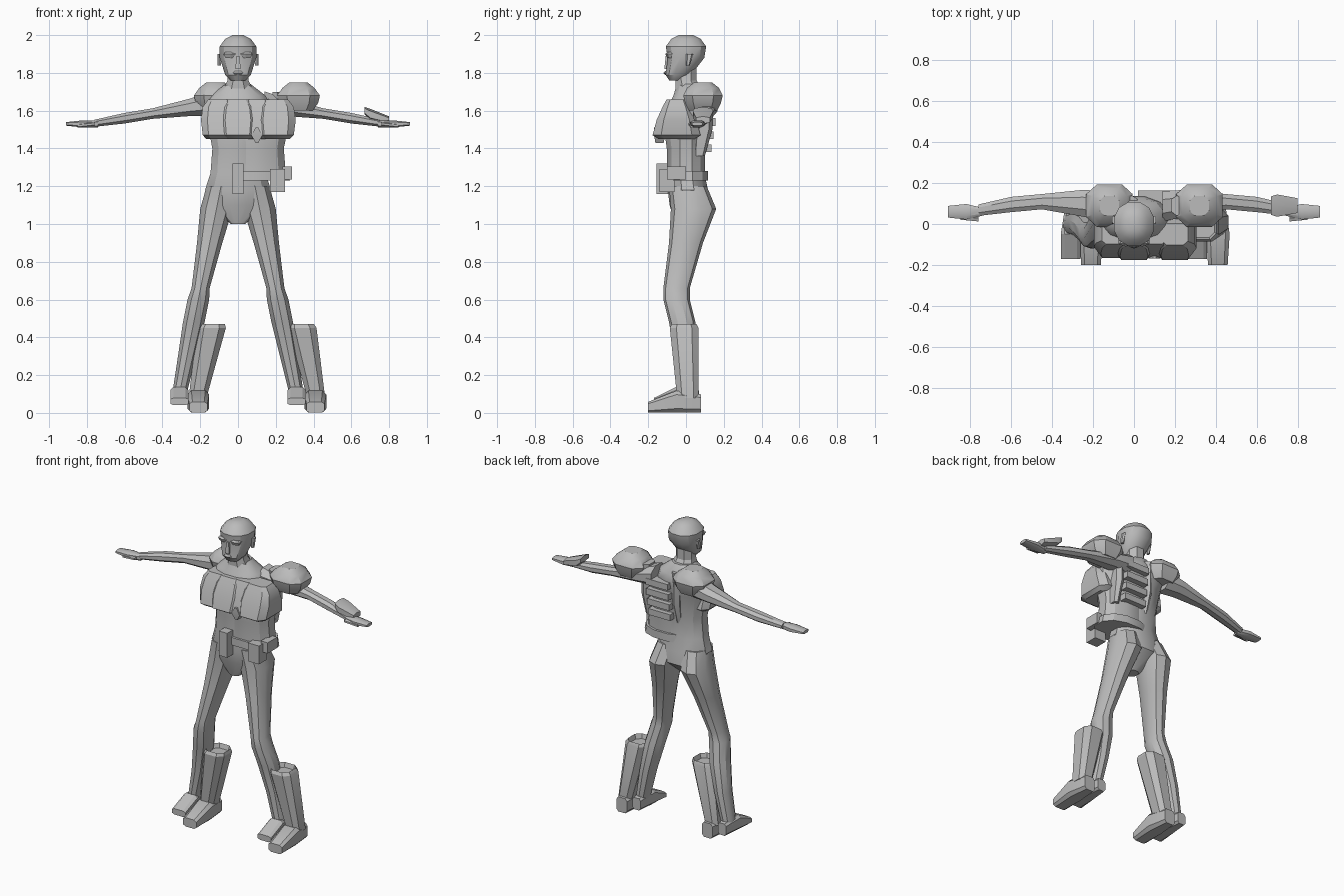
import bpy, bmesh, math

cube = bpy.data.objects.get("Cube")
if cube:
    bpy.data.objects.remove(cube)

grey = bpy.data.materials.new("plain_grey")
grey.use_nodes = True
shade = (.5, .5, .5, 1)
grey.diffuse_color = shade
grey.node_tree.nodes["Principled BSDF"].inputs["Base Color"].default_value = shade

ROUND, SOFT, BOXY, SQUARE = .9, .7, .5, .01   # corner styles of a cross-section
ARMOUR = (.1, 0, 0)                           # the armour hangs off to the left of the body


def leg_line(z):
    """Legs spread steadily from the hips down."""
    return .33 - z / 5, 0


def arm_line(x):
    """Arms droop steadily and bow backwards at the elbow."""
    return .06 + .05 * math.sin(math.pi * x / .8), 1.66 - x / 6


def cross_section(half_u, half_v, sides, corner):
    points = []
    for i in range(sides):
        angle = math.tau * (i + .5) / sides
        c, s = math.cos(angle), math.sin(angle)
        points.append((half_u * math.copysign(abs(c) ** corner, c),
                       half_v * math.copysign(abs(s) ** corner, s)))
    return points


def loft(name, rings, axis="z", centre=(0, 0), sides=8, corner=ROUND, mirror=False,
         place=(0, 0, 0), grow=1, hollow=False, inside_out=False):
    """Skin rings (position, half width, half depth, depth offset) along an axis."""
    bm = bmesh.new()
    loops = []
    for position, half_u, half_v, *offset in rings:
        mid_u, mid_v = centre(position) if callable(centre) else centre
        mid_v += sum(offset)
        loop = []
        for u, v in cross_section(half_u * grow, half_v * grow, sides, corner):
            u, v = u + mid_u, v + mid_v
            spot = {"x": (position, u, v), "y": (u, position, v), "z": (u, v, position)}[axis]
            loop.append(bm.verts.new(spot))
        loops.append(loop)
    for low, high in zip(loops, loops[1:]):
        for i in range(sides):
            j = (i + 1) % sides
            bm.faces.new((low[i], low[j], high[j], high[i]))
    bm.faces.new(loops[0])
    rim = bm.faces.new(loops[-1])
    bmesh.ops.recalc_face_normals(bm, faces=bm.faces[:])
    if hollow:
        bmesh.ops.inset_region(bm, faces=[rim], thickness=.01, depth=-.03)
    if mirror:
        copy = bmesh.ops.duplicate(bm, geom=bm.verts[:] + bm.edges[:] + bm.faces[:])
        for item in copy["geom"]:
            if isinstance(item, bmesh.types.BMVert):
                item.co.x *= -1
        bmesh.ops.recalc_face_normals(bm, faces=bm.faces[:])
    if inside_out:
        bmesh.ops.reverse_faces(bm, faces=bm.faces[:])
    mesh = bpy.data.meshes.new(name)
    bm.to_mesh(mesh)
    bm.free()
    mesh.materials.append(grey)
    part = bpy.data.objects.new(name, mesh)
    part.location = place
    bpy.context.collection.objects.link(part)
    bpy.ops.object.select_all(action="DESELECT")
    part.select_set(True)
    bpy.context.view_layer.objects.active = part
    bpy.ops.object.shade_smooth_by_angle(angle=math.radians(30))


def block(name, middle, size, **options):
    """Box given by its middle and its size."""
    x, y, z = middle
    width, depth, height = (side / 2 for side in size)
    loft(name, [(z - height, width, depth), (z + height, width, depth)],
         centre=(x, y), sides=4, corner=SQUARE, **options)


# Head, neck and face
loft("head", [(1.76, .04, .04, -.05), (1.79, .07, .07, -.04), (1.88, .1, .1),
              (1.94, .1, .11), (1.98, .07, .08), (2, .03, .04)], sides=12)
loft("neck", [(1.7, .09, .08, .02), (1.76, .06, .06), (1.85, .06, .06)])
loft("nose", [(1.82, .02, .02), (1.89, .01, .01)], centre=(0, -.1), sides=4)
loft("brow", [(1.88, .03, .02), (1.9, .04, .03), (1.91, .03, .02)],
     centre=(.04, -.08), sides=6, corner=SOFT, mirror=True)
loft("mouth", [(1.79, .02, .01), (1.8, .03, .02), (1.81, .02, .01)], centre=(0, -.1), sides=6)
loft("ear", [(1.84, .01, .01), (1.9, .01, .02, .01)], centre=(.1, .01), sides=6, mirror=True)

# Trunk from crotch to collar
hips = [(1, .04, .04, -.02), (1.1, .15, .11, .02), (1.18, .18, .11, .01)]
ribcage = [(1.27, .15, .1), (1.4, .14, .1), (1.55, .17, .12), (1.62, .18, .12, .02)]
shoulders = [(1.68, .15, .1, .03), (1.74, .07, .07, .02)]
loft("trunk", hips + ribcage + shoulders, sides=12)
chest = [(1.45, .07, .09), (1.47, .09, .12), (1.55, .1, .1), (1.62, .09, .07), (1.66, .06, .05)]
loft("chest", chest, centre=(.1, -.05), corner=BOXY, mirror=True)

# Arms and hands
loft("arm", [(.14, .08, .07), (.25, .07, .05), (.45, .04, .03), (.6, .04, .03), (.76, .03, .02)],
     axis="x", centre=arm_line, mirror=True)
loft("hand", [(.74, .02, .02), (.82, .04, .02), (.91, .03, .01)],
     axis="x", centre=(.06, 1.53), corner=SOFT, mirror=True)
loft("thumb", [(.76, .02, .01), (.85, .01, .01, -.01)],
     axis="x", centre=(.03, 1.53), sides=6, mirror=True)

# Legs and feet
loft("leg", [(1.2, .08, .1, .01), (1.08, .09, .12, .04), (.9, .07, .09), (.66, .05, .07, -.05),
             (.6, .06, .07, -.05), (.48, .06, .07, -.02), (.3, .05, .06), (.1, .04, .05)],
     centre=leg_line, sides=10, mirror=True)
loft("foot", [(.07, .03, .04, .08), (-.05, .05, .05, .09), (-.17, .05, .02, .06)],
     axis="y", centre=(.31, 0), corner=BOXY, mirror=True)

# Tall open boots
loft("boot_shaft", [(.08, .05, .06, .01), (.45, .08, .08, -.01), (.47, .07, .07, -.01)],
     centre=leg_line, corner=SOFT, mirror=True, place=ARMOUR, hollow=True)
loft("boot_foot", [(.08, .04, .05, .05), (-.05, .06, .06, .06), (-.2, .05, .03, .03)],
     axis="y", centre=(.31, 0), corner=BOXY, mirror=True, place=ARMOUR)

# Vest, breastplate and clasp
loft("vest", ribcage, sides=12, grow=1.05, place=ARMOUR, inside_out=True)
loft("breastplate", chest, centre=(.1, -.05), corner=BOXY, mirror=True, grow=1.1, place=ARMOUR)
loft("clasp", [(1.43, .01, .03), (1.47, .04, .04), (1.51, .01, .04)],
     centre=(0, -.14), sides=4, place=ARMOUR)

# Back ribs between upright straps
for level in range(4):
    height = 1.4 + level * .07
    block("back_rib", (0, .1 + level / 100, height), (.16, .07, .04), place=ARMOUR)
loft("back_strap", [(1.36, .02, .03), (1.5, .03, .05, .02), (1.7, .03, .05, .02)],
     centre=(.11, .07), sides=6, corner=SOFT, mirror=True, place=ARMOUR)

# Shoulder guards
loft("shoulder_guard", [(1.6, .08, .08), (1.64, .11, .1), (1.68, .12, .11), (1.72, .09, .09),
                        (1.75, .05, .05)],
     centre=(.22, .09), corner=SOFT, mirror=True, place=ARMOUR)

# Belt with pouches
loft("belt", [(1.23, .18, .12), (1.28, .17, .12)], sides=12, place=ARMOUR)
block("front_pouch", (-.1, -.12, 1.24), (.06, .07, .16), place=ARMOUR)
block("side_pouch", (.11, -.1, 1.23), (.08, .08, .12), place=ARMOUR)
block("hip_pouch", (.16, -.05, 1.27), (.05, .1, .07), place=ARMOUR)

# Forearm guard
loft("forearm_guard", [(.67, .05, .02, .03), (.7, .06, .03, .01), (.8, .04, .02, -.02)],
     axis="x", centre=(.09, 1.57), sides=6, corner=SOFT)
